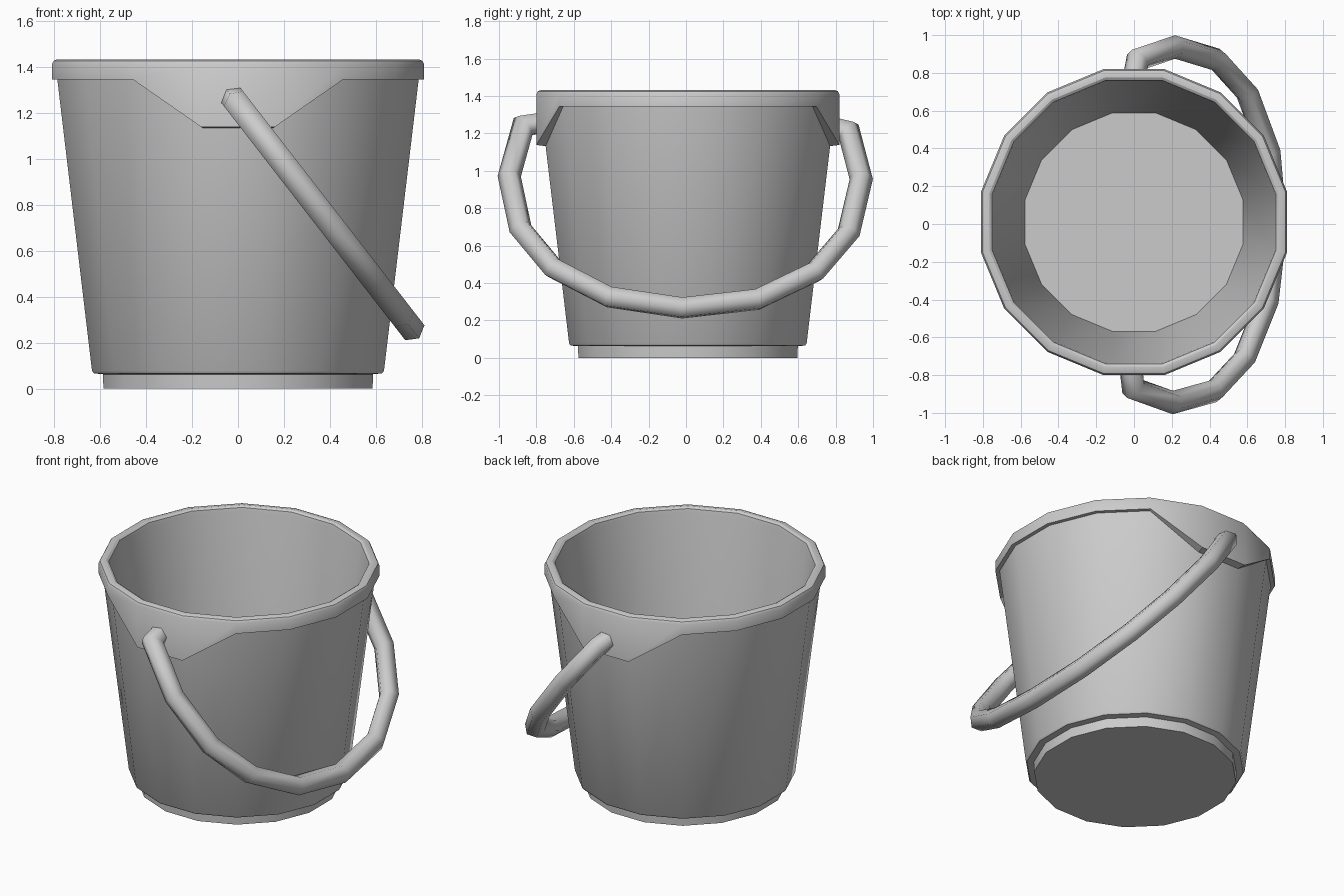
import bpy, bmesh, math
from mathutils import Vector

if "Cube" in bpy.data.objects:
    bpy.data.objects.remove(bpy.data.objects["Cube"])

SIDES = 16
CY = 0.01                                  # bucket sits slightly off the handle centre
FLAT = math.cos(math.pi / SIDES)           # radii below are measured to the flats


def finish(name, bm, angle):
    bmesh.ops.recalc_face_normals(bm, faces=bm.faces)
    mesh = bpy.data.meshes.new(name)
    bm.to_mesh(mesh)
    bm.free()
    ob = bpy.data.objects.new(name, mesh)
    bpy.context.collection.objects.link(ob)
    bpy.ops.object.select_all(action='DESELECT')
    ob.select_set(True)
    bpy.context.view_layer.objects.active = ob
    bpy.ops.object.shade_smooth_by_angle(angle=math.radians(angle))
    return ob


def skin(bm, rings):
    """Bridge consecutive vertex rings and cap both ends."""
    for a, b in zip(rings, rings[1:]):
        n = len(a)
        for i in range(n):
            j = (i + 1) % n
            bm.faces.new((a[i], a[j], b[j], b[i]))
    bm.faces.new(rings[0])
    bm.faces.new(rings[-1])


def wall(z):
    return 0.635 + (z - 0.077) * 0.119


def hem(ang, low):
    """Lower edge of the rim: drops into a tab on the front and back."""
    return low if abs(math.sin(ang)) > 0.95 else 1.345


# bucket: base step, tapered wall, rim with two tabs, inside and floor
bm = bmesh.new()
profile = [(0.585, 0), (0.588, 0.062), (0.627, 0.066), (0.635, 0.077),
           'wall_top', 'hem',
           (0.81, 1.41), (0.802, 1.425), (0.788, 1.431), (0.765, 1.431),
           (0.751, 1.422), (0.746, 1.40), (0.578, 0.06)]
rings = []
for p in profile:
    ring = []
    for i in range(SIDES):
        a = (i + 0.5) * 2 * math.pi / SIDES
        if p == 'wall_top':
            z = hem(a, 1.132)
            r = wall(z)
        elif p == 'hem':
            r, z = 0.81, hem(a, 1.138)
        else:
            r, z = p
        r /= FLAT
        ring.append(bm.verts.new((r * math.cos(a), r * math.sin(a) + CY, z)))
    rings.append(ring)
skin(bm, rings)
finish('bucket', bm, 30)

# handle: six-sided tube along a tilted planar arc, mitred at each bend
path_yz = [(-0.77, 1.255), (-0.87, 1.24), (-0.945, 0.97), (-0.885, 0.69),
           (-0.71, 0.48), (-0.41, 0.325), (-0.02, 0.267), (0.38, 0.312),
           (0.69, 0.46), (0.87, 0.67), (0.937, 0.955), (0.87, 1.21),
           (0.78, 1.232)]
TILT = 0.775
path = [Vector((TILT * (1.235 - z), y, z)) for y, z in path_yz]
normal = Vector((1, 0, TILT)).normalized()
R = 0.061
bm = bmesh.new()
rings = []
for k, p in enumerate(path):
    t0 = (p - path[max(k - 1, 0)]).normalized()
    t1 = (path[min(k + 1, len(path) - 1)] - p).normalized()
    tangent = (t0 + t1).normalized()
    stretch = 1 / tangent.dot(t1 if t1.length else t0)
    side = tangent.cross(normal)
    rings.append([bm.verts.new(p + side * R * stretch * math.cos(a) + normal * R * math.sin(a))
                  for a in (i * math.pi / 3 for i in range(6))])
skin(bm, rings)
finish('handle', bm, 65)
